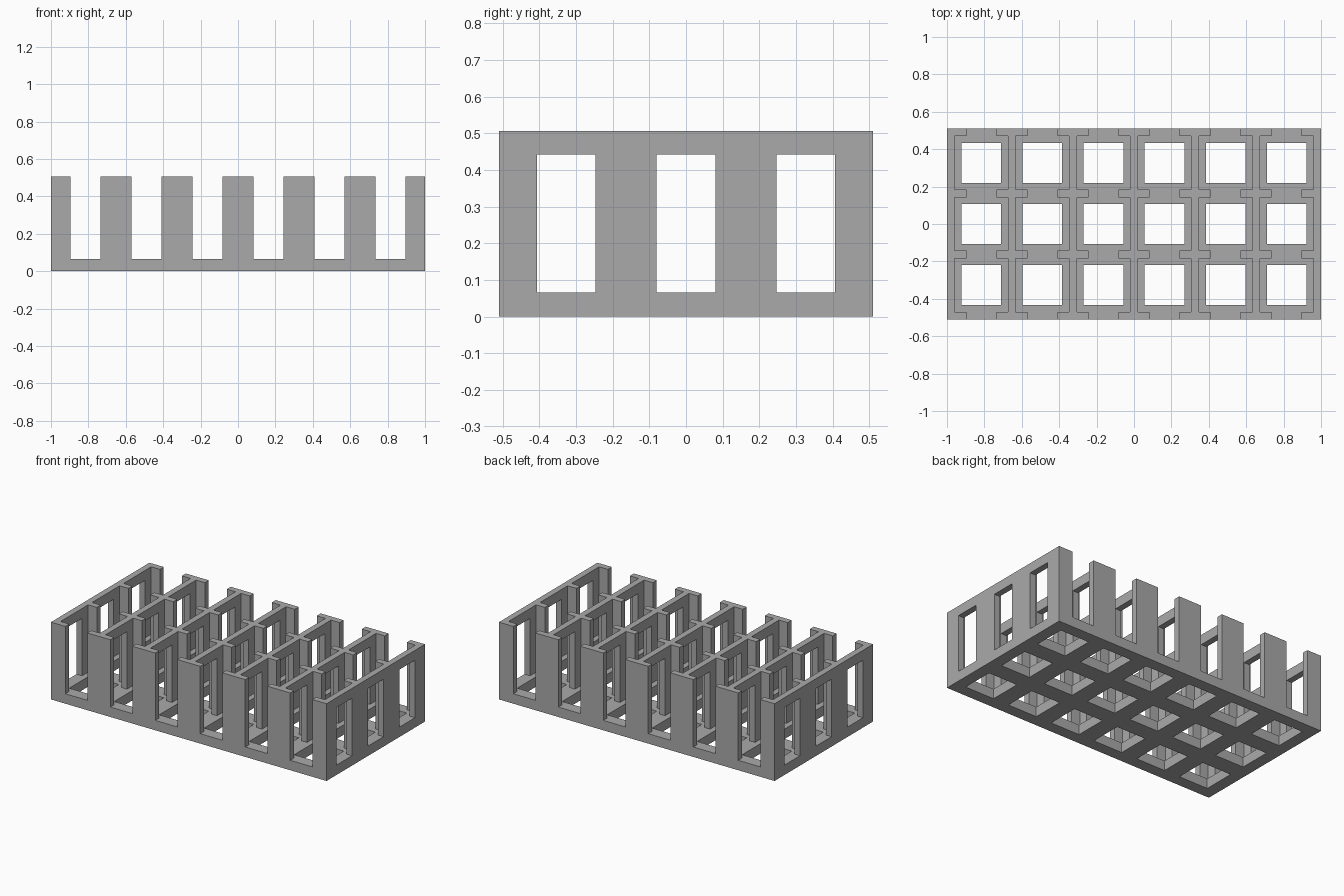
import bpy, bmesh
from mathutils import Matrix

if "Cube" in bpy.data.objects:
    bpy.data.objects.remove(bpy.data.objects["Cube"])

PITCH, WALL = 0.3265, 0.041            # cell spacing and wall thickness
NX, NY = 6, 3
FLOOR, HEIGHT, RAIL = 0.065, 0.507, 0.442
LX, LY = NX * PITCH + WALL, NY * PITCH + WALL
SLOT, HOLE, CELL = 0.16, 0.212, PITCH - WALL
XS = [(i - (NX - 1) / 2) * PITCH for i in range(NX)]
YS = [(j - (NY - 1) / 2) * PITCH for j in range(NY)]


def boxes(name, specs):
    """One object made of boxes given as (x, y, width, depth, z0, z1)."""
    bm = bmesh.new()
    for x, y, w, d, z0, z1 in specs:
        m = Matrix.Translation((x, y, (z0 + z1) / 2)) @ Matrix.Diagonal((w, d, z1 - z0, 1))
        bmesh.ops.create_cube(bm, size=1, matrix=m)
    mesh = bpy.data.meshes.new(name)
    bm.to_mesh(mesh)
    bm.free()
    ob = bpy.data.objects.new(name, mesh)
    bpy.context.collection.objects.link(ob)
    return ob


# Solid block that becomes the divided tray
tray = boxes("divided_tray", [(0, 0, LX, LY, 0, HEIGHT)])
grid = [(x, y) for x in XS for y in YS]
cutters = [
    # open compartments
    boxes("cell_cutter", [(x, y, CELL, CELL, FLOOR, 1) for x, y in grid]),
    # square holes through the floor
    boxes("floor_hole_cutter", [(x, y, HOLE, HOLE, -0.2, 0.3) for x, y in grid]),
    # open-topped slots running front to back
    boxes("slot_cutter", [(x, 0, SLOT, 2, FLOOR, 1) for x in XS]),
    # windows running side to side, below the top rails
    boxes("window_cutter", [(0, y, 3, SLOT, FLOOR, RAIL) for y in YS]),
]
for c in cutters:
    c.hide_render = True
    mod = tray.modifiers.new(c.name, 'BOOLEAN')
    mod.operation, mod.solver, mod.object = 'DIFFERENCE', 'EXACT', c

# Bake the cuts and drop the cutters
bpy.context.view_layer.update()
result = bpy.data.meshes.new_from_object(tray.evaluated_get(bpy.context.evaluated_depsgraph_get()))
tray.modifiers.clear()
tray.data = result
for c in cutters:
    bpy.data.objects.remove(c)

# Single grey material
grey = bpy.data.materials.new("plain_grey")
grey.diffuse_color = (0.4, 0.4, 0.4, 1)
grey.use_nodes = True
grey.node_tree.nodes["Principled BSDF"].inputs["Base Color"].default_value = grey.diffuse_color
result.materials.clear()
result.materials.append(grey)
